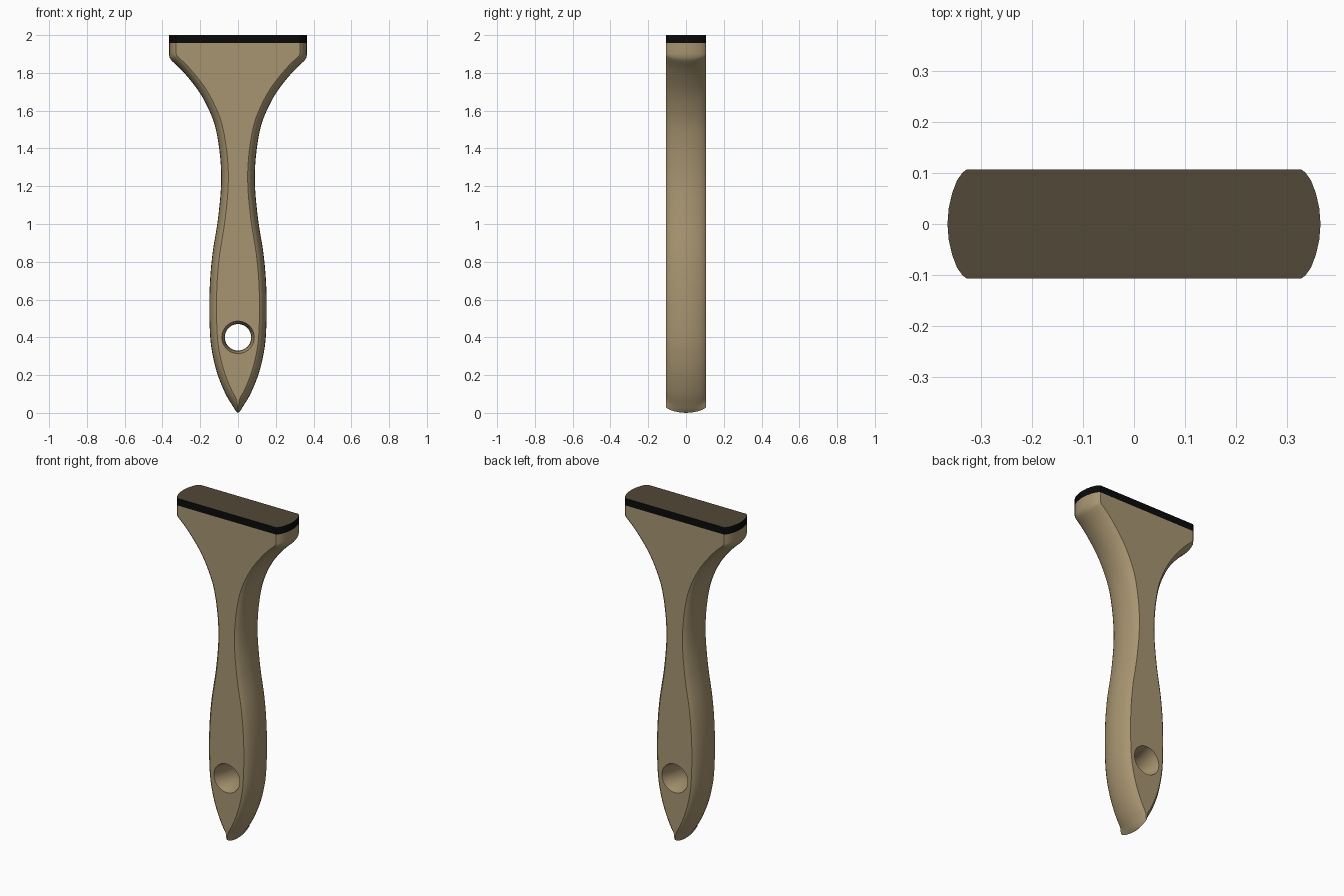
import bpy, bmesh, math
from mathutils import Vector

if "Cube" in bpy.data.objects:
    bpy.data.objects.remove(bpy.data.objects["Cube"])

BAND_Z = 1.957


def material(name, rgb):
    m = bpy.data.materials.new(name)
    m.diffuse_color = (*rgb, 1)
    m.use_nodes = True
    m.node_tree.nodes["Principled BSDF"].inputs["Base Color"].default_value = m.diffuse_color
    return m


wood = material("tan handle", (0.39, 0.30, 0.165))
black = material("black band", (0.003, 0.003, 0.003))
brown = material("dark brown end", (0.085, 0.066, 0.038))


def catmull(pts, steps):
    pts = [Vector(p) for p in pts]
    ext = [2 * pts[0] - pts[1]] + pts + [2 * pts[-1] - pts[-2]]
    out = []
    for i in range(1, len(ext) - 2):
        a, b, c, d = ext[i - 1:i + 3]
        for s in range(steps):
            t = s / steps
            out.append(0.5 * (2 * b + (c - a) * t + (2 * a - 5 * b + 4 * c - d) * t * t
                              + (3 * b - a - 3 * c + d) * t ** 3))
    return out + [pts[-1]]


# Half outline of the handle (half width, height), from the tip upward
curve = catmull([(0.024, 0.03), (0.066, 0.1), (0.107, 0.2), (0.133, 0.3), (0.147, 0.4),
                 (0.152, 0.55), (0.148, 0.7), (0.134, 0.85), (0.107, 1.02), (0.09, 1.2),
                 (0.094, 1.35), (0.117, 1.5), (0.152, 1.6), (0.206, 1.7),
                 (0.285, 1.8), (0.352, 1.865)], 4)
half = [Vector((0, 0)), Vector((0.012, 0.01))] + curve + [
    Vector((0.362, 1.88)), Vector((0.365, 1.9)), Vector((0.365, 1.93)), Vector((0.365, 2.0))]


def inset(d):
    """Closed outline moved inward by d, mirrored in x."""
    right = []
    for i, p in enumerate(half[1:], 1):
        t = (half[min(i + 1, len(half) - 1)] - half[i - 1]).normalized()
        x = max(p.x - t.y * d, p.x * 0.2)
        right.append((x, min(p.y + t.x * d, 2.0)))
    left = [(-x, z) for x, z in reversed(right)]
    return [(0, d * 0.85)] + right + left


# Handle body: outlines stacked through the depth give bulged sides
steps = [(0.107, 0.038), (0.1, 0.029), (0.085, 0.0185), (0.06, 0.009), (0.03, 0.0023)]
layers = [(-y, d) for y, d in steps] + [(0, 0)] + list(reversed(steps))
bm = bmesh.new()
rings = [[bm.verts.new((x, y, z)) for x, z in inset(d)] for y, d in layers]
n = len(rings[0])
for a, b in zip(rings, rings[1:]):
    for i in range(n):
        j = (i + 1) % n
        bm.faces.new((a[i], a[j], b[j], b[i]))
bm.faces.new(rings[0])
bm.faces.new(rings[-1])
bmesh.ops.bisect_plane(bm, geom=bm.verts[:] + bm.edges[:] + bm.faces[:], dist=1e-5,
                       plane_co=(0, 0, BAND_Z), plane_no=(0, 0, 1))
bmesh.ops.recalc_face_normals(bm, faces=bm.faces[:])
# Black band round the top, dark end face
for f in bm.faces:
    c = f.calc_center_median()
    if c.z > 1.999:
        f.material_index = 2
    elif min(v.co.z for v in f.verts) > BAND_Z - 0.001:
        f.material_index = 1
me = bpy.data.meshes.new("brush_handle")
bm.to_mesh(me)
bm.free()
for m in (wood, black, brown):
    me.materials.append(m)
handle = bpy.data.objects.new("brush_handle", me)
bpy.context.collection.objects.link(handle)

# Hanging hole: waisted cutter along y
bm = bmesh.new()
N = 40
prof = [(-0.13, 0.093)] + [(y, 0.07 + 0.016 * (abs(y) / 0.107) ** 2)
                           for y in (-0.107, -0.08, -0.05, 0, 0.05, 0.08, 0.107)] + [(0.13, 0.093)]
rings = [[bm.verts.new((r * math.cos(2 * math.pi * k / N), y,
                        0.4 + r * math.sin(2 * math.pi * k / N))) for k in range(N)]
         for y, r in prof]
for a, b in zip(rings, rings[1:]):
    for i in range(N):
        j = (i + 1) % N
        bm.faces.new((a[i], a[j], b[j], b[i]))
bm.faces.new(rings[0])
bm.faces.new(rings[-1])
bmesh.ops.recalc_face_normals(bm, faces=bm.faces[:])
cm = bpy.data.meshes.new("hole_cutter")
bm.to_mesh(cm)
bm.free()
cm.materials.append(wood)
cutter = bpy.data.objects.new("hole_cutter", cm)
bpy.context.collection.objects.link(cutter)
cutter.hide_render = True

mod = handle.modifiers.new("hole", 'BOOLEAN')
mod.operation = 'DIFFERENCE'
mod.solver = 'EXACT'
mod.object = cutter
bpy.ops.object.select_all(action='DESELECT')
bpy.context.view_layer.objects.active = handle
handle.select_set(True)
bpy.ops.object.modifier_apply(modifier=mod.name)
bpy.data.objects.remove(cutter)
bpy.ops.object.shade_smooth_by_angle(angle=math.radians(32))
